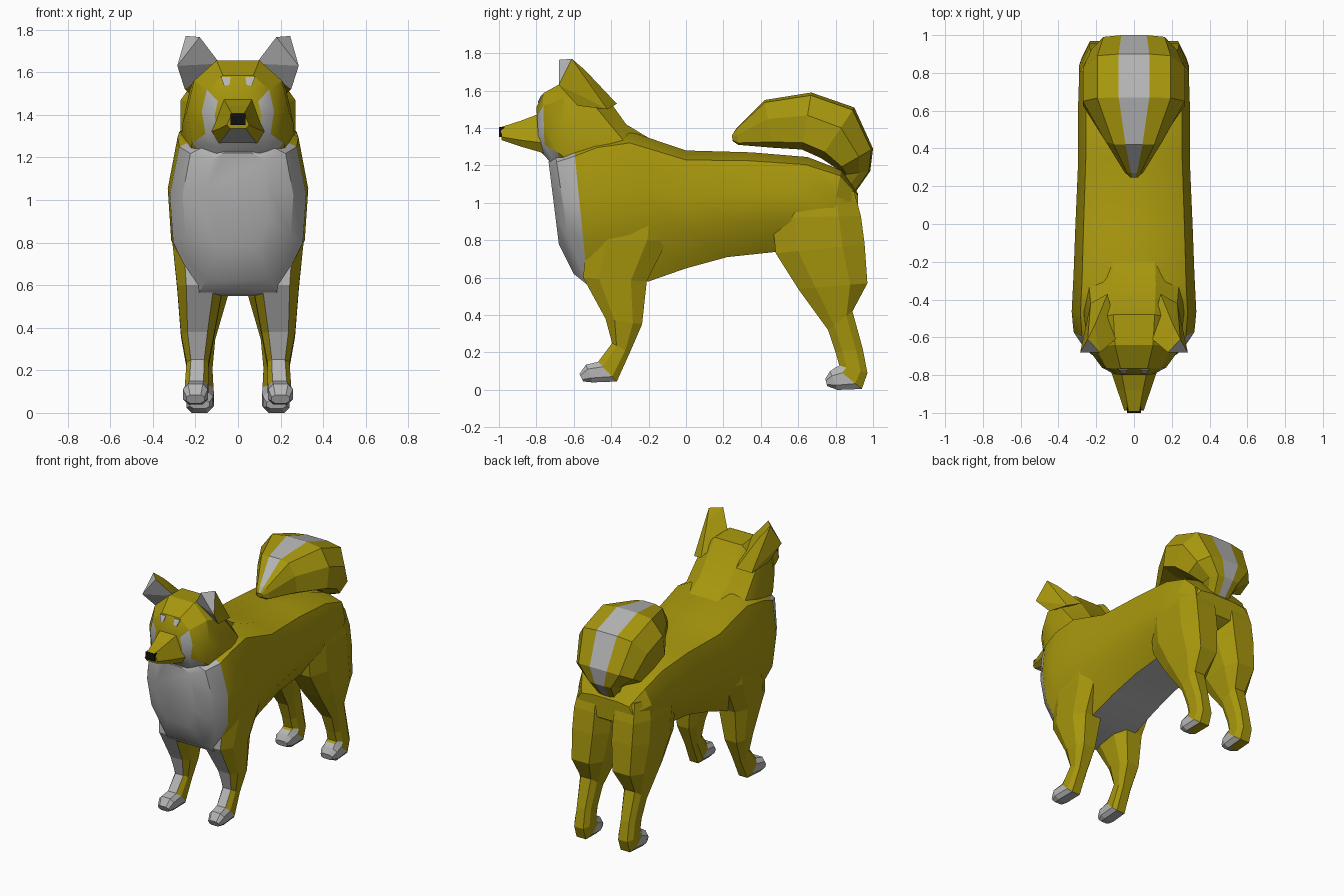
import bpy, bmesh


def material(name, rgb):
    m = bpy.data.materials.new(name)
    m.diffuse_color = (*rgb, 1)
    return m


COAT = material("coat", (0.39, 0.31, 0.004))
PALE = material("pale_fur", (0.46, 0.46, 0.46))
BLACK = material("black", (0.005, 0.005, 0.005))


def finish(name, bm, pale):
    """Colour faces with pale(centre, normal), then make an object."""
    bmesh.ops.recalc_face_normals(bm, faces=bm.faces)
    for f in bm.faces:
        f.material_index = int(bool(pale(f.calc_center_median(), f.normal)))
    me = bpy.data.meshes.new(name)
    bm.to_mesh(me)
    bm.free()
    me.materials.append(COAT)
    me.materials.append(PALE)
    ob = bpy.data.objects.new(name, me)
    bpy.context.collection.objects.link(ob)
    return ob


def loft(name, half, sections, pale, side=1):
    """Sections: y,z of the upper edge, y,z of the lower edge, half width, x centre."""
    ring = half + [(-u, v) for u, v in reversed(half)]
    bm = bmesh.new()
    rows = []
    for s in sections:
        y1, z1, y2, z2, w = s[:5]
        xc = s[5] * side if len(s) > 5 else 0
        rows.append([bm.verts.new((xc + u * w, y1 + (y2 - y1) * v, z1 + (z2 - z1) * v))
                     for u, v in ring])
    n = len(ring)
    for a, b in zip(rows, rows[1:]):
        for k in range(n):
            j = (k + 1) % n
            bm.faces.new((a[k], a[j], b[j], b[k]))
    bm.faces.new(rows[0])
    bm.faces.new(rows[-1])
    return finish(name, bm, pale)


def hull(name, points, pale):
    bm = bmesh.new()
    for p in points:
        bm.verts.new(p)
    bmesh.ops.convex_hull(bm, input=bm.verts)
    return finish(name, bm, pale)


def smooth(ob):
    bpy.ops.object.select_all(action='DESELECT')
    ob.select_set(True)
    bpy.context.view_layer.objects.active = ob
    bpy.ops.object.shade_smooth_by_angle(angle=0.5)


# body: pale chest and belly
body = loft("body", [(.45, 0), (.86, .08), (1, .38), (.95, .68), (.58, 1)], [
    (-.735, 1.22, -.68, .78, .15),
    (-.70, 1.27, -.60, .62, .26),
    (-.60, 1.31, -.525, .56, .32),
    (-.48, 1.36, -.44, .55, .33),
    (-.31, 1.385, -.20, .58, .32),
    (0, 1.28, 0, .65, .31),
    (.35, 1.27, .22, .71, .297),
    (.65, 1.245, .50, .74, .297),
    (.83, 1.175, .76, .80, .29),
    (.92, 1.05, .92, .90, .22),
], lambda c, n: c.y < -.51 - .07 * c.z or (n.z < -.7 and c.y < .5))
smooth(body)

# head and neck: pale cheeks and throat
head = loft("head", [(.42, 0), (.86, .2), (1, .5), (.9, .82), (.5, 1)], [
    (-.80, 1.51, -.785, 1.28, .11),
    (-.765, 1.585, -.755, 1.25, .17),
    (-.64, 1.655, -.69, 1.18, .24),
    (-.48, 1.645, -.58, 1.08, .26),
    (-.32, 1.42, -.40, 1.00, .275),
    (-.12, 1.30, -.20, 1.00, .26),
], lambda c, n: (c.y < -.63 and c.z < 1.3) or
    (c.y < -.75 and abs(c.x) > .1 and c.z < 1.5))
smooth(head)

# muzzle with pale jaw
loft("muzzle", [(.55, 0), (1, .75), (.7, 1)], [
    (-.99, 1.405, -.985, 1.335, .052),
    (-.88, 1.44, -.88, 1.30, .088),
    (-.75, 1.49, -.74, 1.26, .135),
], lambda c, n: n.z < -.6)

# nose
nose = hull("nose", [(x, y, z) for x in (-.036, .036) for y in (-1.0, -.97)
                     for z in (1.352, 1.405)], lambda c, n: False)
nose.data.materials[0] = BLACK

# curled tail with a pale stripe along the outside
loft("tail", [(.3, 0), (.72, .05), (1, .4), (1, .88), (.6, 1)], [
    (.88, 1.02, .80, 1.12, .07),
    (.985, 1.17, .84, 1.15, .12),
    (1.0, 1.29, .81, 1.18, .225),
    (.90, 1.51, .72, 1.24, .27),
    (.67, 1.59, .62, 1.285, .27),
    (.42, 1.55, .46, 1.295, .15),
    (.27, 1.40, .28, 1.31, .05),
    (.245, 1.36, .25, 1.33, .02),
], lambda c, n: abs(c.x) < .01 and (n.z > .1 or n.y > .5))

LEG = [(.6, 0), (1, .25), (1, .75), (.6, 1)]
for side, label in ((1, "right"), (-1, "left")):
    # front leg with pale front and paw
    loft("front_leg_" + label, LEG, [
        (-.50, 1.0, -.08, 1.0, .12, .18),
        (-.53, .80, -.10, .80, .13, .178),
        (-.55, .60, -.21, .58, .108, .178),
        (-.43, .38, -.235, .35, .078, .19),
        (-.395, .25, -.30, .20, .052, .19),
        (-.47, .15, -.37, .045, .055, .195),
        (-.535, .135, -.50, .04, .058, .2),
        (-.57, .085, -.55, .045, .042, .2),
    ], lambda c, n: (c.z < .15 and c.y < -.42) or (n.y < -.75 and c.z < .75), side)

    # back leg with pale paw
    loft("back_leg_" + label, LEG, [
        (.50, 1.10, .90, 1.06, .11, .155),
        (.46, .92, .935, .93, .135, .155),
        (.48, .73, .955, .78, .135, .157),
        (.60, .54, .97, .57, .115, .163),
        (.76, .32, .89, .42, .068, .175),
        (.80, .20, .945, .22, .055, .175),
        (.82, .13, .97, .09, .06, .175),
        (.80, .12, .94, .005, .062, .175),
        (.77, .10, .81, 0, .062, .18),
        (.745, .06, .755, .02, .045, .18),
    ], lambda c, n: c.z < .125 and c.y < .865, side)

    # ear with pale inside
    hull("ear_" + label, [(side * x, y, z) for x, y, z in (
        (.085, -.60, 1.64), (.25, -.58, 1.52), (.14, -.37, 1.53), (.23, -.42, 1.50),
        (.285, -.68, 1.63), (.18, -.68, 1.765), (.245, -.61, 1.77), (.21, -.54, 1.71))],
        lambda c, n: n.y < -.45)

    # pale brow mark, almost flush with the forehead
    hull("brow_mark_" + label, [(side * x, y + d, z) for d in (0, .03) for x, y, z in (
        (.04, -.792, 1.54), (.065, -.792, 1.535), (.035, -.773, 1.577), (.08, -.773, 1.577))],
        lambda c, n: True)
